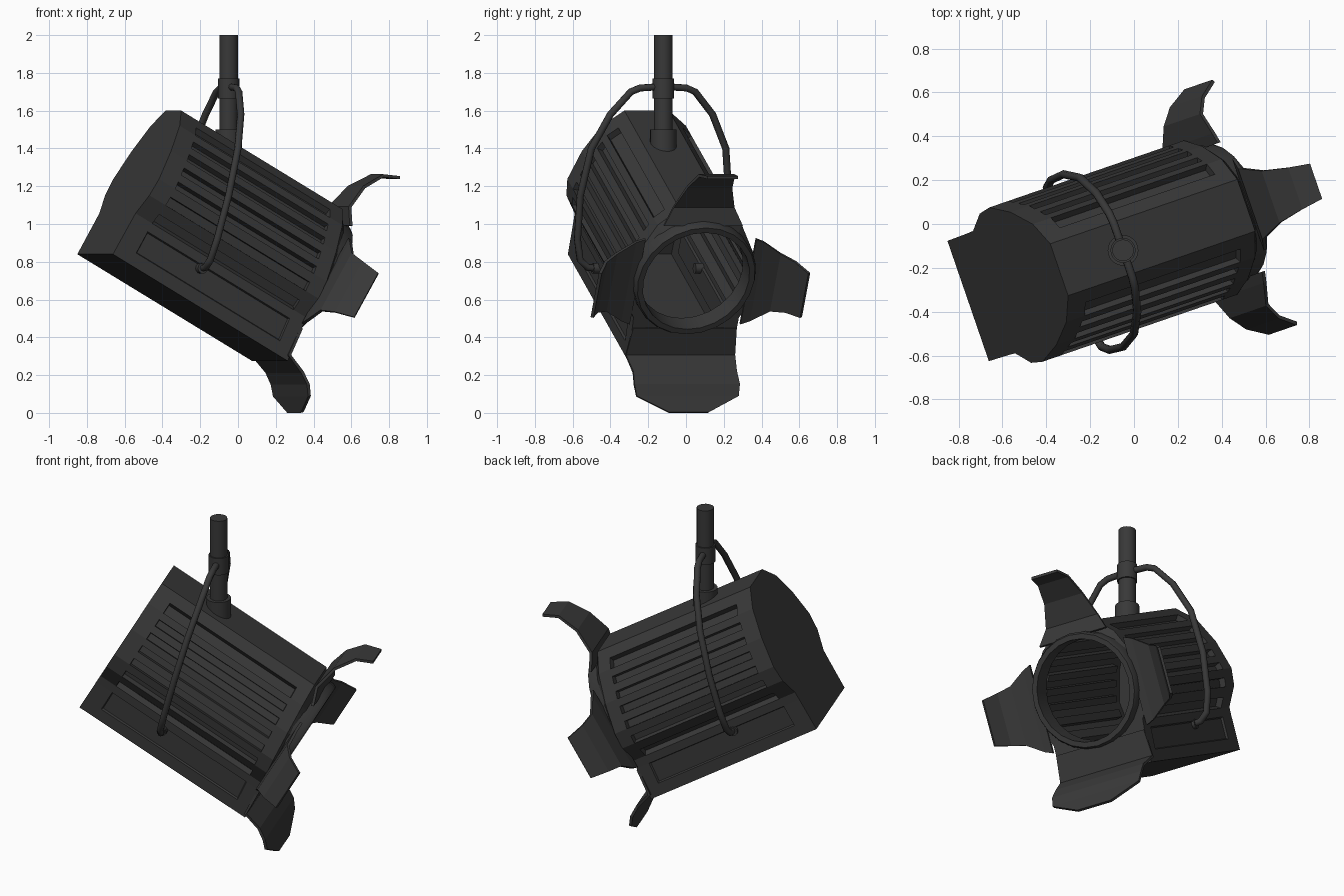
import bpy, bmesh, math
from mathutils import Matrix, Vector

cube = bpy.data.objects.get("Cube")
if cube:
    bpy.data.objects.remove(cube)

# Single dark grey finish
metal = bpy.data.materials.new("dark grey metal")
metal.use_nodes = True
GREY = (0.04, 0.04, 0.04, 1)
metal.diffuse_color = GREY
metal.node_tree.nodes["Principled BSDF"].inputs["Base Color"].default_value = GREY

# Lamp frame: x along the beam, y sideways, z up; then pitched and yawed
YAW = Matrix.Rotation(math.radians(19), 4, 'Z')
LAMP = Matrix.Translation((-0.52, -0.27, 1.273)) @ YAW @ Matrix.Rotation(math.radians(30), 4, 'Y')
POLE = Matrix.Translation((-0.05, -0.12, 0))


def finish(name, bm, matrix, smooth=False):
    bmesh.ops.recalc_face_normals(bm, faces=bm.faces)
    mesh = bpy.data.meshes.new(name)
    bm.to_mesh(mesh)
    bm.free()
    mesh.transform(matrix)
    mesh.materials.append(metal)
    obj = bpy.data.objects.new(name, mesh)
    bpy.context.collection.objects.link(obj)
    if smooth:
        bpy.ops.object.select_all(action='DESELECT')
        obj.select_set(True)
        bpy.context.view_layer.objects.active = obj
        bpy.ops.object.shade_smooth_by_angle(angle=math.radians(40))
    return obj


def bridge(bm, a, b):
    n = len(a)
    return [bm.faces.new((a[i], a[(i + 1) % n], b[(i + 1) % n], b[i])) for i in range(n)]


def cylinder(name, radius, low, high, matrix, sides=24):
    bm = bmesh.new()
    bmesh.ops.create_cone(bm, cap_ends=True, segments=sides, radius1=radius, radius2=radius,
                          depth=high - low,
                          matrix=Matrix.Translation((0, 0, (low + high) / 2)))
    return finish(name, bm, matrix, True)


# Half outline of the housing, with the number of vent slots on each edge
corners = [(0.125, 0.378), (0.236, 0.285), (0.32, 0.13), (0.372, -0.04),
           (0.36, -0.14), (0.295, -0.25)]
slots = [1, 2, 2, 1, 1]
half, kinds = [], []
for (p, q), n in zip(zip(corners, corners[1:]), slots):
    for k in range(2 * n):
        half.append(Vector(p).lerp(Vector(q), k / (2 * n)))
        kinds.append("slot" if k % 2 else "rib")
half += [Vector(corners[-1]), Vector((0.293, -0.3)), Vector((0.291, -0.43)), Vector((0.29, -0.5))]
kinds += ["rib", "panel", "rib"]
floor = [Vector((x, -0.5)) for x in (0.15, 0, -0.15)]
outline = half + floor + [Vector((-p.x, p.y)) for p in reversed(half)]
kinds = kinds + ["rib"] * 4 + kinds[::-1] + ["rib"]


def front_x(z):
    return 1.05 - 0.1 * z


# Housing: four cross-sections, slots and side panels sunk between ribs
bm = bmesh.new()
rings = []
for f in (0, 0.1, 0.95, 1):
    rings.append([bm.verts.new((f * front_x(p.y), p.x, p.y)) for p in outline])
strips = [bridge(bm, a, b) for a, b in zip(rings, rings[1:])]
bm.faces.new(rings[0])
bmesh.ops.recalc_face_normals(bm, faces=bm.faces)
for kind, width, depth in (("slot", 0.003, -0.035), ("panel", 0.008, -0.012)):
    chosen = [f for f, k in zip(strips[1], kinds) if k == kind]
    bmesh.ops.inset_individual(bm, faces=chosen, thickness=width, depth=depth)
finish("lamp_housing", bm, LAMP)

# Front plate closing the housing around the lens opening
bm = bmesh.new()
outer = [bm.verts.new((front_x(p.y), p.x, p.y)) for p in outline]
lip = [bm.verts.new((front_x(p.y) + 0.03, p.x, p.y)) for p in outline]
hole = [bm.verts.new((1.1, *(p.normalized() * 0.315))) for p in outline]
bridge(bm, outer, lip)
bridge(bm, lip, hole)
finish("front_plate", bm, LAMP)

# Lens ring: rectangular section swept round the beam axis
bm = bmesh.new()
section = [(1.04, 0.335), (1.13, 0.335), (1.15, 0.325), (1.15, 0.295), (1.04, 0.29)]
loops = []
for i in range(24):
    a = math.tau * i / 24
    loops.append([bm.verts.new((x, r * math.cos(a), r * math.sin(a))) for x, r in section])
for i in range(24):
    bridge(bm, loops[i], loops[(i + 1) % 24])
finish("lens_ring", bm, LAMP, True)


# Barn doors: bent tapering plates given as (forward, outward, half width)
def barn_door(name, angle, stations, shift=0):
    bm = bmesh.new()
    rows = [[bm.verts.new((x, w * k + shift, r)) for k in (-1, 1)] for x, r, w in stations]
    for a, b in zip(rows, rows[1:]):
        bm.faces.new((a[0], a[1], b[1], b[0]))
    turn = Matrix.Rotation(math.radians(angle), 4, 'X')
    obj = finish(name, bm, LAMP @ turn)
    solid = obj.modifiers.new("thickness", 'SOLIDIFY')
    solid.thickness = 0.016
    solid.offset = 0


side = [(1.1, 0.31, 0.26), (1.1, 0.36, 0.24), (1.11, 0.46, 0.175),
        (1.16, 0.53, 0.155), (1.25, 0.585, 0.135)]
barn_door("top_door", 0, [(1.1, 0.31, 0.22), (1.06, 0.4, 0.17), (1.09, 0.54, 0.125),
                          (1.16, 0.65, 0.1), (1.25, 0.69, 0.085)])
barn_door("bottom_door", 180, [(1.11, 0.31, 0.29), (1.12, 0.47, 0.305), (1.23, 0.51, 0.29),
                               (1.29, 0.55, 0.295), (1.33, 0.6, 0.285), (1.39, 0.665, 0.11)])
barn_door("right_door", 90, side, -0.03)
barn_door("left_door", -90, side, 0.03)

# Hanging pole with its socket and collar
cylinder("hanging_pole", 0.049, 1.38, 2.0, POLE)
cylinder("pole_socket", 0.07, 1.33, 1.5, POLE)
cylinder("pole_collar", 0.057, 1.665, 1.77, POLE)

# Yoke: one bent rod running through the collar to both sides
arm = [(0, 0.05, 1.725), (0, 0.13, 1.72), (-0.005, 0.18, 1.7), (-0.03, 0.286, 1.58),
       (-0.077, 0.376, 1.4), (-0.143, 0.416, 1.15), (-0.205, 0.41, 0.92),
       (-0.235, 0.385, 0.81), (-0.245, 0.34, 0.77), (-0.25, 0.27, 0.765)]
path = [(x, -y, z) for x, y, z in reversed(arm)] + arm
curve = bpy.data.curves.new("yoke_rod", 'CURVE')
curve.dimensions = '3D'
curve.bevel_depth = 0.019
curve.bevel_resolution = 2
curve.use_fill_caps = True
spline = curve.splines.new('POLY')
spline.points.add(len(path) - 1)
for point, co in zip(spline.points, path):
    point.co = (*(POLE @ YAW @ Vector(co)), 1)
curve.materials.append(metal)
bpy.context.collection.objects.link(bpy.data.objects.new("yoke_rod", curve))

# Pivot knobs where the yoke meets the housing
for name, sign in (("right_pivot", -1), ("left_pivot", 1)):
    place = (POLE @ YAW @ Matrix.Translation((-0.25, 0, 0.765))
             @ Matrix.Rotation(math.radians(-90 * sign), 4, 'X'))
    cylinder(name, 0.028, 0.26, 0.31, place, 12)
